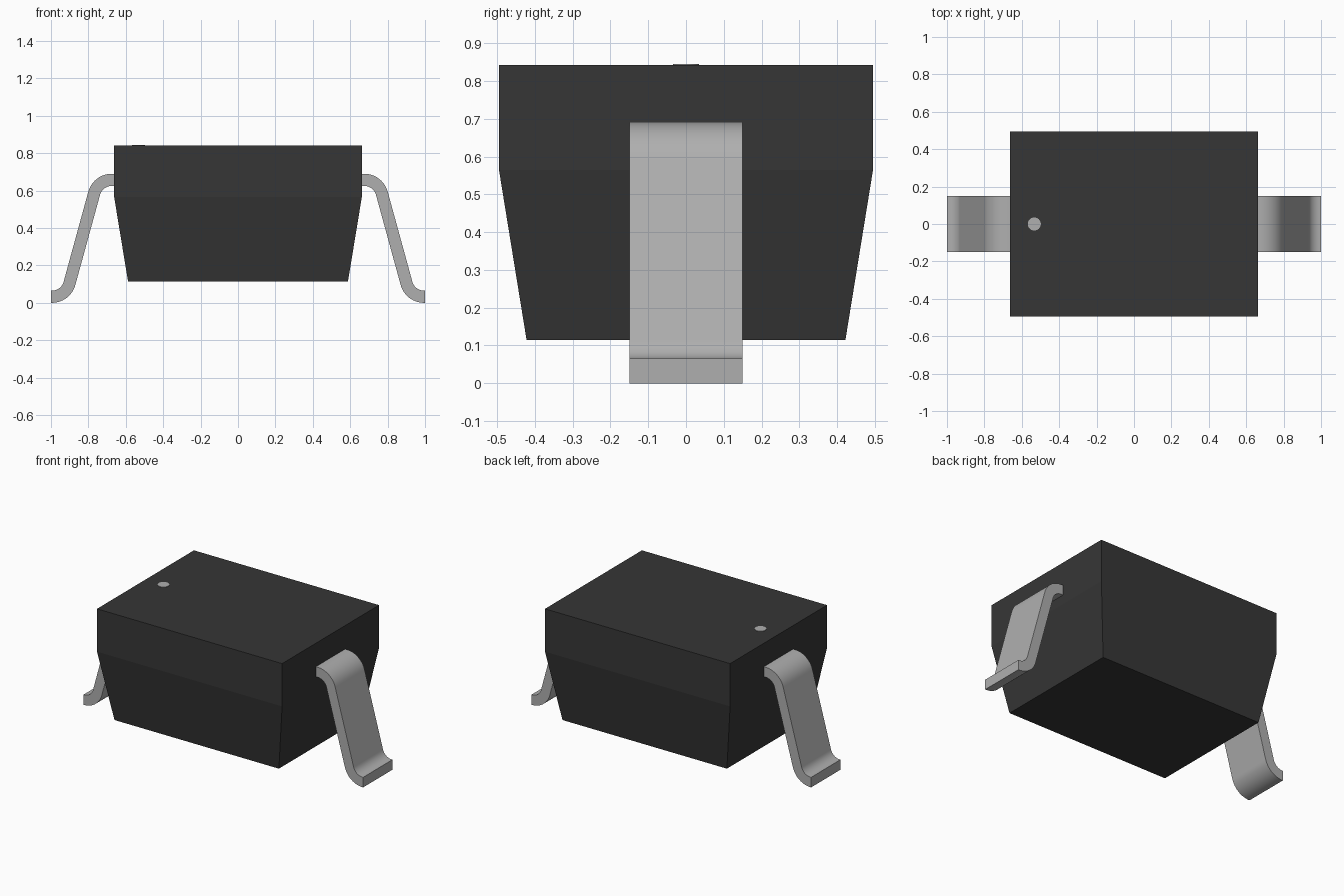
import bpy, bmesh, math

if "Cube" in bpy.data.objects:
    bpy.data.objects.remove(bpy.data.objects["Cube"])


def material(name, rgb):
    m = bpy.data.materials.new(name)
    m.use_nodes = True
    m.diffuse_color = (*rgb, 1)
    m.node_tree.nodes["Principled BSDF"].inputs["Base Color"].default_value = (*rgb, 1)
    return m


black = material("black plastic", (0.037, 0.037, 0.037))
grey = material("grey metal", (0.43, 0.43, 0.43))


def add_object(name, bm, mat, smooth_angle=None):
    bmesh.ops.recalc_face_normals(bm, faces=bm.faces[:])
    mesh = bpy.data.meshes.new(name)
    bm.to_mesh(mesh)
    bm.free()
    mesh.materials.append(mat)
    ob = bpy.data.objects.new(name, mesh)
    bpy.context.collection.objects.link(ob)
    if smooth_angle:
        bpy.ops.object.select_all(action='DESELECT')
        ob.select_set(True)
        bpy.context.view_layer.objects.active = ob
        bpy.ops.object.shade_smooth_by_angle(angle=math.radians(smooth_angle))
    return ob


# Body: straight upper block over a tapered lower half
bm = bmesh.new()
rings = []
for hx, hy, z in ((0.588, 0.422, 0.115), (0.662, 0.495, 0.565), (0.662, 0.495, 0.842)):
    rings.append([bm.verts.new((sx * hx, sy * hy, z))
                  for sx, sy in ((-1, -1), (1, -1), (1, 1), (-1, 1))])
for low, high in zip(rings, rings[1:]):
    for i in range(4):
        j = (i + 1) % 4
        bm.faces.new((low[i], low[j], high[j], high[i]))
bm.faces.new(rings[0])
bm.faces.new(rings[-1])
add_object("body", bm, black)

# Polarity dot on the top
bm = bmesh.new()
bmesh.ops.create_cone(bm, cap_ends=True, segments=32, radius1=0.035, radius2=0.035, depth=0.008)
bmesh.ops.translate(bm, vec=(-0.533, 0, 0.841), verts=bm.verts[:])
add_object("polarity_dot", bm, grey, 30)

# Bent leads: strip profile with two 75 degree bends
R_OUT, R_IN, STEPS = 0.13, 0.065, 12


def arc(cx, cz, r, start, end):
    angles = [math.radians(start + (end - start) * i / STEPS) for i in range(STEPS + 1)]
    return [(cx + r * math.cos(a), cz + r * math.sin(a)) for a in angles]


def lead(name, side):
    upper = [(0.65, 0.69)] + arc(0.675, 0.56, R_OUT, 90, 15) + arc(0.995, 0.13, R_IN, 195, 270) + [(1, 0.065)]
    lower = [(0.65, 0.625)] + arc(0.675, 0.56, R_IN, 90, 15) + arc(0.995, 0.13, R_OUT, 195, 270) + [(1, 0)]
    bm = bmesh.new()
    # Four corners of the strip at every station along the path
    stations = [[bm.verts.new((side * x, y, z)) for (x, z), y in
                 ((u, -0.15), (u, 0.15), (l, 0.15), (l, -0.15))]
                for u, l in zip(upper, lower)]
    for a, b in zip(stations, stations[1:]):
        for i in range(4):
            j = (i + 1) % 4
            bm.faces.new((a[i], a[j], b[j], b[i]))
    bm.faces.new(stations[0])
    bm.faces.new(stations[-1])
    add_object(name, bm, grey, 30)


lead("left_lead", 1)
lead("right_lead", -1)
